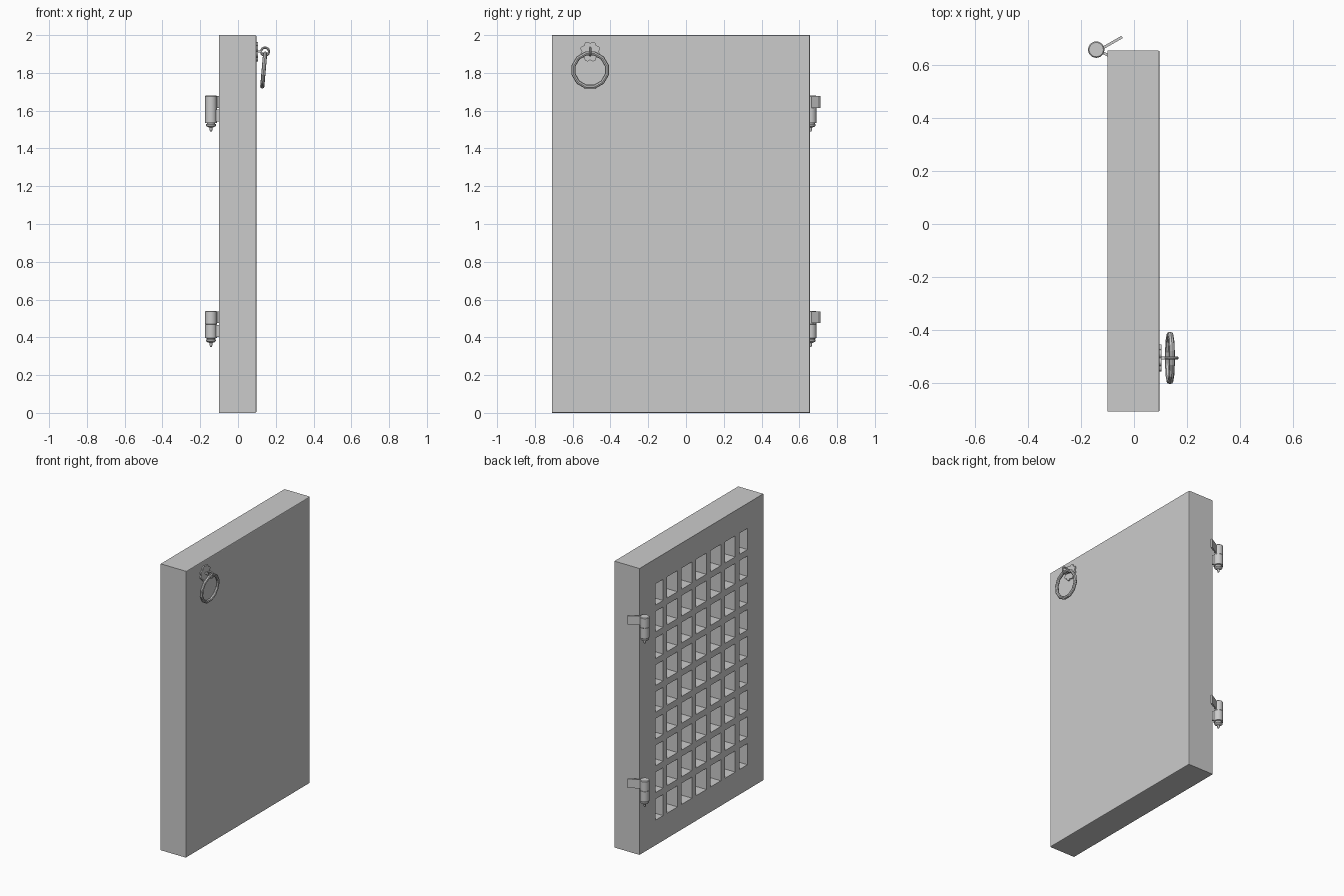
import bpy, bmesh, math
from mathutils import Matrix, Vector

cube = bpy.data.objects.get("Cube")
if cube:
    bpy.data.objects.remove(cube)

grey = bpy.data.materials.new("plain_grey")
grey.use_nodes = True
colour = (0.6, 0.6, 0.6, 1)
grey.diffuse_color = colour
grey.node_tree.nodes["Principled BSDF"].inputs["Base Color"].default_value = colour


def finish(name, bm, smooth=False):
    bmesh.ops.recalc_face_normals(bm, faces=bm.faces)
    mesh = bpy.data.meshes.new(name)
    bm.to_mesh(mesh)
    bm.free()
    mesh.materials.append(grey)
    obj = bpy.data.objects.new(name, mesh)
    bpy.context.collection.objects.link(obj)
    if smooth:
        bpy.ops.object.select_all(action="DESELECT")
        obj.select_set(True)
        bpy.context.view_layer.objects.active = obj
        bpy.ops.object.shade_smooth_by_angle(angle=math.radians(40))
    return obj


def box(name, centre, size, turn=0):
    bm = bmesh.new()
    place = Matrix.Translation(centre) @ Matrix.Rotation(turn, 4, "Z") @ Matrix.Diagonal((*size, 1))
    bmesh.ops.create_cube(bm, size=1, matrix=place)
    return finish(name, bm)


def leaf(name, start, end, low, high):
    """Thin upright plate running between two plan points."""
    a, b = Vector(start), Vector(end)
    run, mid = b - a, (a + b) / 2
    box(name, (mid.x, mid.y, (low + high) / 2), (run.length, 0.01, high - low),
        math.atan2(run.y, run.x))


def lathe(name, profile, centre, sides=24):
    bm = bmesh.new()
    rings = []
    for r, z in profile:
        rings.append([bm.verts.new((centre[0] + r * math.cos(math.tau * i / sides),
                                    centre[1] + r * math.sin(math.tau * i / sides),
                                    centre[2] + z)) for i in range(sides)])
    for low, high in zip(rings, rings[1:]):
        for i in range(sides):
            j = (i + 1) % sides
            bm.faces.new((low[i], low[j], high[j], high[i]))
    bm.faces.new(rings[0])
    bm.faces.new(rings[-1])
    return finish(name, bm, True)


def ring(name, centre, major, minor, sides, tube_sides, tilt=0):
    """Torus standing in the YZ plane, tilted about Y."""
    bm = bmesh.new()
    place = Matrix.Translation(centre) @ Matrix.Rotation(tilt, 4, "Y")
    rows = []
    for i in range(sides):
        a = math.tau * (i + 0.5) / sides
        row = []
        for k in range(tube_sides):
            b = math.tau * k / tube_sides
            r = major + minor * math.cos(b)
            row.append(bm.verts.new(place @ Vector((minor * math.sin(b), r * math.cos(a), r * math.sin(a)))))
        rows.append(row)
    for i in range(sides):
        p, q = rows[i], rows[(i + 1) % sides]
        for k in range(tube_sides):
            m = (k + 1) % tube_sides
            bm.faces.new((p[k], p[m], q[m], q[k]))
    return finish(name, bm)


def cuts(low, high, border, first, last, bars, width):
    """Edges of the frame and of evenly spaced bars along one axis."""
    edges = [low, low + border]
    for i in range(bars):
        c = first + (last - first) * i / (bars - 1)
        edges += [c - width / 2, c + width / 2]
    return edges + [high - border, high]


# Door lattice: a grid with every second cell open, thickened
BACK, FRONT, LOW_Y, HIGH_Y = -0.1, 0.097, -0.71, 0.656
ys = cuts(LOW_Y, HIGH_Y, 0.175, -0.423, 0.373, 6, 0.045)
zs = cuts(0, 2, 0.175, 0.345, 1.655, 8, 0.045)
bm = bmesh.new()
grid = [[bm.verts.new((BACK, y, z)) for z in zs] for y in ys]
for i in range(len(ys) - 1):
    for j in range(len(zs) - 1):
        if i % 2 == 0 or j % 2 == 0:
            bm.faces.new((grid[i][j], grid[i][j + 1], grid[i + 1][j + 1], grid[i + 1][j]))
front = bmesh.ops.extrude_face_region(bm, geom=bm.faces[:], use_keep_orig=True)["geom"]
for v in front:
    if isinstance(v, bmesh.types.BMVert):
        v.co.x = 0.085
finish("door_lattice", bm)

# Solid front panel with softened front edges
bm = bmesh.new()
mid_y = (LOW_Y + HIGH_Y) / 2
bmesh.ops.create_cube(bm, size=1, matrix=Matrix.Translation(((0.085 + FRONT) / 2, mid_y, 1))
                      @ Matrix.Diagonal((FRONT - 0.085, HIGH_Y - LOW_Y, 2, 1)))
rim = [e for e in bm.edges if all(v.co.x > 0.09 for v in e.verts)]
bmesh.ops.bevel(bm, geom=rim, offset=0.005, segments=2, affect="EDGES", profile=0.5)
finish("door_panel", bm)

# Two hinges
PIN = (-0.143, 0.66)
for label, z in (("upper", 1.68), ("lower", 0.54)):
    lathe(label + "_hinge_barrel",
          [(0.004, -0.19), (0.007, -0.183), (0.008, -0.17), (0.02, -0.165), (0.026, -0.16),
           (0.026, -0.152), (0.022, -0.15), (0.022, -0.146), (0.031, -0.144), (0.031, -0.072),
           (0.03, -0.071), (0.031, -0.07), (0.031, -0.004), (0.027, 0)], (*PIN, z))
    leaf(label + "_hinge_free_leaf", (-0.12, 0.665), (-0.045, 0.708), z - 0.065, z - 0.003)
    leaf(label + "_hinge_door_leaf", (-0.125, 0.652), (-0.097, 0.638), z - 0.138, z - 0.074)

# Scalloped rosette behind the knocker
KNOCK_Y = -0.507
bm = bmesh.new()
steps = 48
outline = []
for i in range(steps):
    a = math.tau * i / steps
    r = 0.044 + 0.011 * abs(math.sin(4 * a))
    outline.append(bm.verts.new((0.096, KNOCK_Y + r * math.cos(a), 1.913 + r * math.sin(a))))
face = bm.faces.new(outline)
for v in bmesh.ops.extrude_face_region(bm, geom=[face], use_keep_orig=True)["geom"]:
    if isinstance(v, bmesh.types.BMVert):
        v.co.x = 0.105
finish("knocker_rosette", bm)

# Eyelet, its stub and the hanging ring
eye = ring("knocker_eyelet", (0, 0, 0), 0.021, 0.006, 16, 8)
eye.rotation_euler.z = math.pi / 2
eye.location = (0.143, KNOCK_Y, 1.913)
box("knocker_stub", (0.112, KNOCK_Y, 1.913), (0.024, 0.012, 0.012))
ring("knocker_ring", (0.136, KNOCK_Y, 1.815), 0.091, 0.011, 12, 8, math.radians(5))
